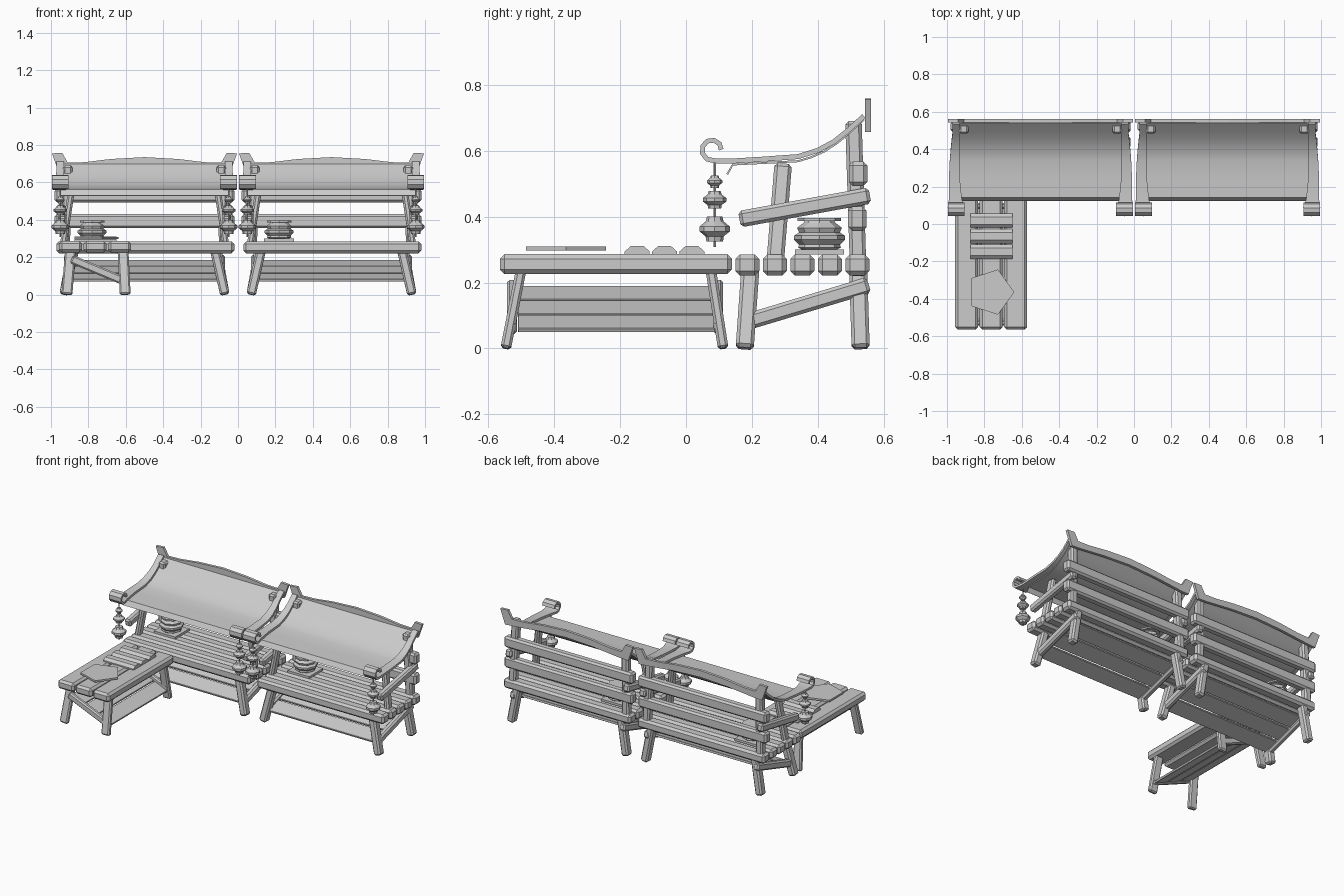
import bpy, bmesh, math
from mathutils import Vector, Matrix

if "Cube" in bpy.data.objects:
    bpy.data.objects.remove(bpy.data.objects["Cube"], do_unlink=True)

GREY = (0.6, 0.6, 0.6, 1.0)
mat = bpy.data.materials.new("pale_grey")
mat.use_nodes = True
mat.diffuse_color = GREY
mat.node_tree.nodes["Principled BSDF"].inputs["Base Color"].default_value = GREY


def finish(name, bm, smooth=False):
    bmesh.ops.recalc_face_normals(bm, faces=bm.faces)
    mesh = bpy.data.meshes.new(name)
    bm.to_mesh(mesh)
    bm.free()
    mesh.materials.append(mat)
    ob = bpy.data.objects.new(name, mesh)
    bpy.context.collection.objects.link(ob)
    if smooth:
        bpy.ops.object.select_all(action='DESELECT')
        ob.select_set(True)
        bpy.context.view_layer.objects.active = ob
        bpy.ops.object.shade_smooth_by_angle(angle=math.radians(35))
    return ob


def beam(name, a, b, w, h, side=(1, 0, 0), chamfer=0.01):
    """Chamfered timber from a to b; w is measured along the side axis."""
    a, b = Vector(a), Vector(b)
    z = (b - a).normalized()
    x = Vector(side)
    x = (x - z * x.dot(z)).normalized()
    y = z.cross(x)
    bm = bmesh.new()
    bmesh.ops.create_cube(bm, size=1)
    bmesh.ops.scale(bm, vec=(w, h, (b - a).length), verts=bm.verts)
    if chamfer:
        bmesh.ops.bevel(bm, geom=bm.edges[:], offset=chamfer, segments=1, affect='EDGES')
    turn = Matrix((x, y, z)).transposed().to_4x4()
    bm.transform(Matrix.Translation((a + b) / 2) @ turn)
    return finish(name, bm)


def loft(name, rings, smooth=False):
    """Skin equal closed rings and cap both ends."""
    bm = bmesh.new()
    rows = [[bm.verts.new(p) for p in ring] for ring in rings]
    n = len(rows[0])
    for r0, r1 in zip(rows, rows[1:]):
        for i in range(n):
            j = (i + 1) % n
            bm.faces.new((r0[i], r0[j], r1[j], r1[i]))
    bm.faces.new(rows[0])
    bm.faces.new(rows[-1])
    return finish(name, bm, smooth)


def ribbon(name, path, thick, cx, s=1):
    """Strip following (y, z, x_inner, x_outer) points."""
    rings = []
    for i, (y, z, x0, x1) in enumerate(path):
        p, q = path[max(i - 1, 0)], path[min(i + 1, len(path) - 1)]
        t = Vector((q[0] - p[0], q[1] - p[1])).normalized() * thick / 2
        rings.append([(cx + s * x0, y - t.y, z + t.x), (cx + s * x1, y - t.y, z + t.x),
                      (cx + s * x1, y + t.y, z - t.x), (cx + s * x0, y + t.y, z - t.x)])
    return loft(name, rings, True)


def lathe(name, profile, x, y, sides=8):
    rings = []
    for r, z in profile:
        rings.append([(x + r * math.cos(math.tau * i / sides),
                       y + r * math.sin(math.tau * i / sides), z) for i in range(sides)])
    return loft(name, rings)


def bead(name, x, y, z0, z1, r):
    h = z1 - z0
    lathe(name, [(r * 0.55, z0), (r * 0.6, z0 + h * 0.2), (r, z0 + h * 0.4),
                 (r, z0 + h * 0.6), (r * 0.6, z0 + h * 0.8), (r * 0.5, z1)], x, y)


# Roof rail: sweeping slope that ends in a scroll
rail = [(0.54, 0.705, 0.43, 0.47), (0.49, 0.66, 0.43, 0.47), (0.45, 0.628, 0.43, 0.475),
        (0.40, 0.601, 0.43, 0.48), (0.34, 0.582, 0.43, 0.485), (0.23, 0.574, 0.43, 0.49),
        (0.13, 0.568, 0.42, 0.49)]
for k in range(8):
    ang = math.radians(-80 - 40 * k)
    r = 0.034 - 0.001 * k
    rail.append((0.08 + r * math.cos(ang), 0.603 + r * math.sin(ang), 0.405, 0.495))

# Roof sheet: drooping lip, then the same sweep
sheet = [(y, z, -0.45, 0.45) for y, z in
         ((0.125, 0.528), (0.142, 0.558), (0.24, 0.563), (0.34, 0.568), (0.38, 0.58),
          (0.42, 0.598), (0.46, 0.624), (0.50, 0.658), (0.54, 0.695))]

# Ridge board outline, one half
half_ridge = [(0.0, 0.735), (0.18, 0.725), (0.32, 0.708), (0.41, 0.705), (0.44, 0.758),
              (0.495, 0.755), (0.475, 0.70), (0.46, 0.657), (0.40, 0.66), (0.20, 0.68), (0.0, 0.69)]
ridge = half_ridge + [(-x, z) for x, z in reversed(half_ridge[1:-1])]


def bench(tag, cx):
    # Seat and back slats
    for i in range(5):
        y = 0.186 + 0.0835 * i
        beam(f"{tag}_seat_slat_{i}", (cx - 0.47, y, 0.253), (cx + 0.48, y, 0.253),
             0.073, 0.064, (0, 1, 0), 0.014)
    for i, (y, z) in enumerate(((0.52, 0.393), (0.522, 0.53))):
        beam(f"{tag}_back_slat_{i}", (cx - 0.48, y, z), (cx + 0.48, y, z),
             0.056, 0.074, (0, 1, 0), 0.012)
    # Sloping shelf under the seat
    for i in range(3):
        y = 0.225 + 0.115 * i
        z = 0.092 + 0.0353 * i
        beam(f"{tag}_shelf_plank_{i}", (cx - 0.41, y, z), (cx + 0.41, y, z),
             0.108, 0.014, (0, 1, 0.307), 0.002)
    for s, side in ((-1, "right"), (1, "left")):
        n = f"{tag}_{side}"
        # Legs, posts and braces
        beam(n + "_front_leg", (cx + s * 0.43, 0.178, 0), (cx + s * 0.375, 0.195, 0.24), 0.05, 0.055)
        beam(n + "_back_leg", (cx + s * 0.43, 0.53, 0), (cx + s * 0.385, 0.522, 0.25), 0.05, 0.055)
        beam(n + "_back_post", (cx + s * 0.425, 0.523, 0.22), (cx + s * 0.41, 0.508, 0.69), 0.05, 0.05)
        beam(n + "_arm_post", (cx + s * 0.44, 0.268, 0.23), (cx + s * 0.39, 0.295, 0.56), 0.035, 0.053)
        beam(n + "_arm_rest", (cx + s * 0.44, 0.162, 0.392), (cx + s * 0.44, 0.558, 0.464), 0.045, 0.05)
        beam(n + "_lower_brace", (cx + s * 0.41, 0.17, 0.076), (cx + s * 0.41, 0.555, 0.192), 0.04, 0.05)
        # Roof rail and hanging lantern
        ribbon(n + "_roof_rail", rail, 0.015, cx, s)
        x, y = cx + s * 0.45, 0.087
        lathe(n + "_lantern_cord", [(0.004, 0.308), (0.004, 0.57)], x, y, 5)
        bead(n + "_lantern_top", x, y, 0.487, 0.525, 0.023)
        bead(n + "_lantern_middle", x, y, 0.425, 0.477, 0.036)
        bead(n + "_lantern_bottom", x, y, 0.325, 0.40, 0.046)
    # Roof sheet and ridge board
    ribbon(tag + "_roof_sheet", sheet, 0.006, cx)
    loft(tag + "_ridge_board", [[(cx + x, y, z) for x, z in ridge] for y in (0.543, 0.561)])
    # Pot standing on a tray
    px, py = cx - 0.28, 0.405
    beam(tag + "_pot_tray", (px - 0.08, py, 0.292), (px + 0.08, py, 0.292), 0.15, 0.015, (0, 1, 0), 0)
    lathe(tag + "_pot", [(0.05, 0.298), (0.065, 0.306), (0.062, 0.315), (0.077, 0.33), (0.077, 0.342),
                         (0.062, 0.352), (0.068, 0.366), (0.05, 0.38), (0.045, 0.386),
                         (0.066, 0.386), (0.066, 0.396)], px, py)


bench("right_bench", -0.5)
bench("left_bench", 0.5)

# Table top and its sloping shelf
for i in range(3):
    x = -0.895 + 0.131 * i
    beam(f"table_slat_{i}", (x, -0.565, 0.256), (x, 0.14, 0.256), 0.122, 0.06, chamfer=0.014)
    x, z = -0.838 + 0.1 * i, 0.163 - 0.044 * i
    beam(f"table_shelf_plank_{i}", (x, -0.51, z), (x, 0.095, z), 0.1, 0.014, (1, 0, -0.44), 0.002)

# Table legs and end braces
for end, yb, yt in (("front", -0.547, -0.5), ("back", 0.113, 0.075)):
    beam(f"table_{end}_right_leg", (-0.915, yb, 0), (-0.895, yt, 0.24), 0.058, 0.032, chamfer=0.008)
    beam(f"table_{end}_left_leg", (-0.603, yb, 0), (-0.615, yt, 0.24), 0.058, 0.032, chamfer=0.008)
    ym = yb * 0.6 + yt * 0.4
    beam(f"table_{end}_brace", (-0.89, ym, 0.19), (-0.585, ym, 0.062), 0.03, 0.045, (0, 1, 0), 0.008)

# Rolls and five-sided plate on the table
section = [(-0.038, 0.284), (0.038, 0.284), (0.038, 0.294), (0.02, 0.31), (-0.02, 0.31), (-0.038, 0.294)]
for i in range(3):
    y = -0.148 + 0.083 * i
    loft(f"table_roll_{i}", [[(x, y + dy, z) for dy, z in section] for x in (-0.875, -0.65)])
lathe("table_plate", [(0.127, 0.297), (0.127, 0.309)], -0.767, -0.364, 5)
